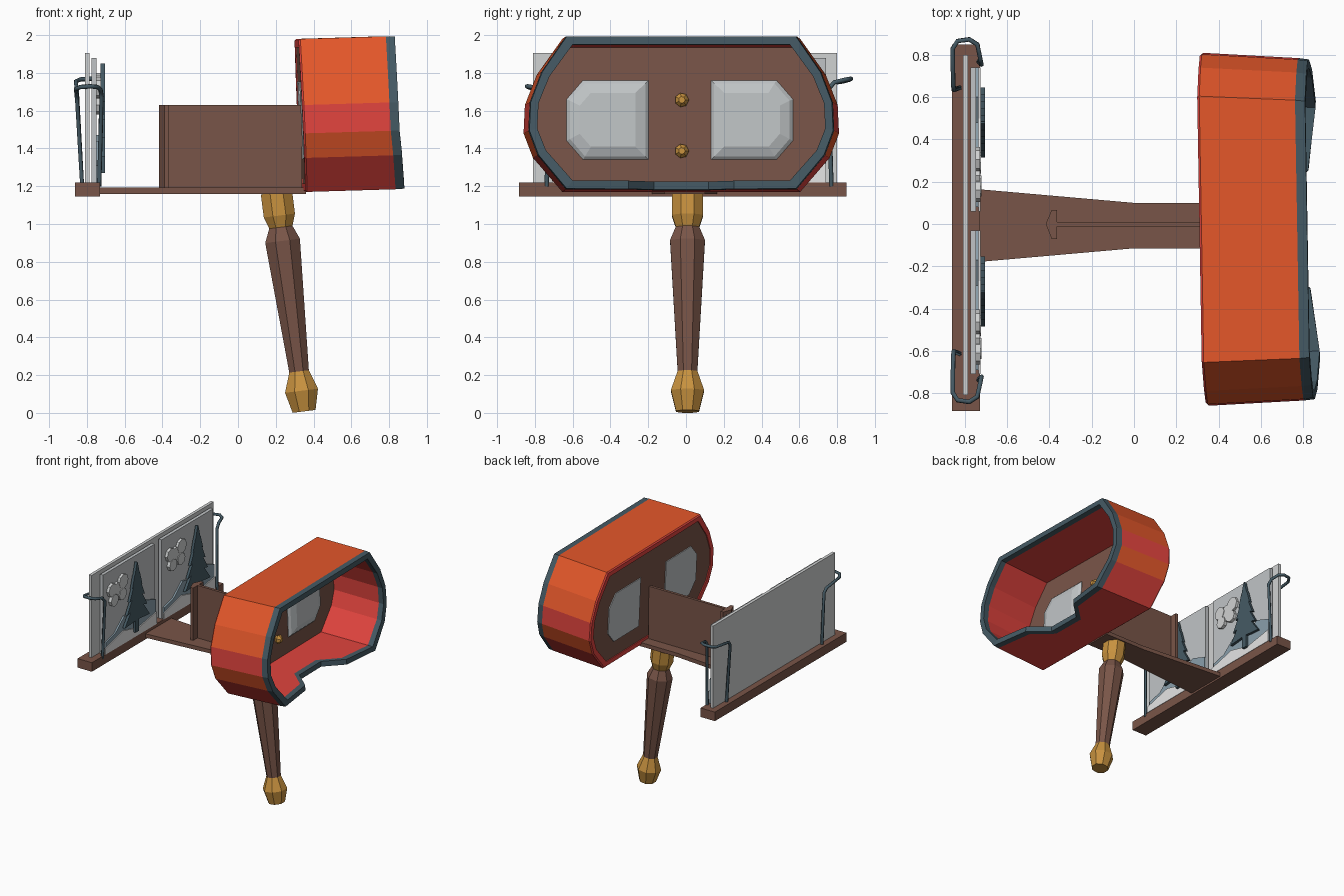
import bpy, bmesh, math
from mathutils import Vector, Matrix

if "Cube" in bpy.data.objects:
    bpy.data.objects.remove(bpy.data.objects["Cube"])


def material(name, hexa):
    rgb = [int(hexa[i:i + 2], 16) / 255 for i in (0, 2, 4)]
    lin = [c / 12.92 if c < 0.04 else ((c + 0.055) / 1.055) ** 2.4 for c in rgb]
    m = bpy.data.materials.new(name)
    m.use_nodes = True
    m.diffuse_color = (*lin, 1)
    m.node_tree.nodes["Principled BSDF"].inputs["Base Color"].default_value = (*lin, 1)
    return m


brown = material("walnut brown", "795548")
gold = material("brass gold", "C8923F")
orange = material("hood orange", "E4572A")
red = material("hood red", "E2443E")
slate = material("dark slate", "455A64")
lens_grey = material("lens grey", "C0C4C6")
card_grey = material("card grey", "D0D2D2")
hill_blue = material("hill blue", "8A9FAB")
white = material("snow white", "E6E6E6")


def loft(name, rings, mats, rule=None, closed=False, warp=None):
    """Bridge equal-sized rings; cap the ends, or join last to first if closed."""
    bm = bmesh.new()
    vs = [[bm.verts.new(warp(p) if warp else p) for p in r] for r in rings]
    n, count = len(rings[0]), len(rings)
    for i in range(count if closed else count - 1):
        a, b = vs[i], vs[(i + 1) % count]
        for j in range(n):
            k = (j + 1) % n
            f = bm.faces.new((a[j], a[k], b[k], b[j]))
            f.material_index = rule(i, j) if rule else 0
    if not closed:
        bm.faces.new(vs[0])
        bm.faces.new(vs[-1])
    bmesh.ops.recalc_face_normals(bm, faces=bm.faces)
    me = bpy.data.meshes.new(name)
    bm.to_mesh(me)
    bm.free()
    for m in mats:
        me.materials.append(m)
    ob = bpy.data.objects.new(name, me)
    bpy.context.collection.objects.link(ob)
    return ob


def plate(name, yz, x0, x1, mat, warp=None):
    return loft(name, [[(x, y, z) for y, z in yz] for x in (x0, x1)], [mat], warp=warp)


def board(name, xy, z0, z1, mat):
    return loft(name, [[(x, y, z) for x, y in xy] for z in (z0, z1)], [mat])


def rect(a0, a1, b0, b1):
    return [(a0, b0), (a1, b0), (a1, b1), (a0, b1)]


def lean(p):
    """The slight tilt shared by the hood and everything in it."""
    x, y, z = p
    return (x - 0.045 * (z - 1.58) - 0.017 * y, y, z + 0.03 * (x - 0.34))


# Hood outline, from top corner round the +y side to the notched bottom
MID_Y, MID_Z = -0.025, 1.575
side = [(0.63, 1.98), (0.765, 1.79), (0.828, 1.63), (0.835, 1.48),
        (0.785, 1.35), (0.63, 1.17), (0.29, 1.17), (0.15, 1.17)]
outline = side + [(-y, z) for y, z in reversed(side)]
half_reach = [0, 0, 0, 0, 0.008, 0.015, -0.025, -0.17]
reach = half_reach + half_reach[::-1]


def ring(x, thick=0.0, width=1.0, follow=0):
    pts = []
    for (y, z), r in zip(outline, reach):
        sy, sz = 1 - thick / 0.83, 1 - thick / 0.405
        if abs(y) < 0.5:
            sy = 1
        pts.append((x + follow * r, MID_Y + y * width * sy, MID_Z + (z - MID_Z) * sz))
    return pts


BANDS = [1, 1, 1, 0, 1, 0, 0, 0]
BANDS = [1, 1, 0, 1, 0, 0, 0, 0, 0, 0, 0, 0, 1, 0, 1, 1]
BANDS = BANDS[:11] + [1, 0, 1, 1, 1]


def hood_colour(i, j):
    if i in (2, 3, 4):
        return 2
    return BANDS[j] if i == 1 else 0


hood = loft("hood", [ring(0.327, 0.008), ring(0.337),
                     ring(0.79, 0, 0.97, 1), ring(0.837, 0.002, 0.965, 1),
                     ring(0.837, 0.045, 0.965, 1), ring(0.79, 0.045, 0.97, 1),
                     ring(0.345, 0.045), ring(0.327, 0.045)],
            [red, orange, slate], hood_colour, True, lean)

# Lens plate closing the back of the hood
loft("lens_plate", [ring(0.335, 0.043), ring(0.362, 0.043)], [brown], warp=lean)

# Lenses, square towards the nose and clipped on the outer corners
for label, s in (("left", 1), ("right", -1)):
    cy = -0.033 + s * 0.382
    shape = [(-0.217, -0.21), (0.13, -0.21), (0.217, -0.11),
             (0.217, 0.11), (0.13, 0.21), (-0.217, 0.21)]

    def lens_ring(x, k):
        return [(x, cy + s * u * k, 1.55 + v * k) for u, v in shape]

    loft(label + "_lens", [lens_ring(0.329, 0.97), lens_ring(0.366, 1),
                           lens_ring(0.382, 0.92), lens_ring(0.402, 0.68)],
         [lens_grey], warp=lean)

# Brass knobs between the lenses
for label, z in (("upper", 1.655), ("lower", 1.385)):
    knob = [[(0.36 + dx, -0.022 + r * math.cos(a), z + r * math.sin(a))
             for a in [math.tau * k / 7 for k in range(7)]]
            for dx, r in ((0, 0.025), (0.025, 0.038), (0.05, 0.018))]
    loft(label + "_knob", knob, [gold], warp=lean)

# Arm, divider and its end post
arm = [(-0.74, 0.165), (0, 0.1), (0.36, 0.1), (0.36, -0.115), (0, -0.115), (-0.74, -0.18)]
board("arm", arm, 1.16, 1.192, brown)
board("divider", rect(-0.39, 0.34, -0.013, 0.01), 1.18, 1.63, brown)
post = [(-0.418, 0), (-0.39, 0.066), (-0.365, 0.066), (-0.365, -0.07), (-0.39, -0.07)]
board("divider_post", post, 1.18, 1.63, brown)

# Card holder and card
board("cross_bar", rect(-0.862, -0.73, -0.885, 0.85), 1.145, 1.22, brown)
board("card_back", rect(-0.81, -0.785, -0.81, 0.8), 1.215, 1.905, card_grey)


def tree_outline(cy, base, top, half):
    tiers = 5
    right = [(0.022, base), (0.022, base + 0.1)]
    step = (top - base - 0.1) / tiers
    for t in range(tiers):
        z = base + 0.1 + t * step
        w = half * (1 - t / tiers)
        right += [(w, z - 0.012), (w * 0.52, z + step)]
    right[-1] = (0.004, top)
    return [(cy + u, z) for u, z in right] + [(cy - u, z) for u, z in reversed(right)]


# Twin pictures, with the tree shifted between them for depth
for label, y0, shift in (("right", -0.71, 0.0), ("left", 0.06, 0.03)):
    y1, cy = y0 + 0.68, y0 + 0.34
    plate(label + "_picture", rect(y0, y1, 1.215, 1.88), -0.775, -0.748, lens_grey)
    ground = [(y0, 1.22), (y1, 1.22), (y1, 1.32), (cy + 0.1, 1.28), (cy - 0.1, 1.33), (y0, 1.27)]
    hills = [(y0 + 0.02, 1.22), (y1, 1.22), (y1, 1.42), (cy + 0.2, 1.47), (cy + 0.08, 1.4),
             (cy - 0.08, 1.44), (cy - 0.2, 1.34), (y0 + 0.02, 1.31)]
    plate(label + "_hills", hills, -0.748, -0.735, hill_blue)
    plate(label + "_snow", ground, -0.735, -0.727, white)
    plate(label + "_tree", tree_outline(cy + 0.05 + shift, 1.27, 1.85, 0.165),
          -0.727, -0.705, slate)
    for k, (u, v, r) in enumerate([(0, 0, 0.07), (0.075, 0.05, 0.06), (-0.07, 0.03, 0.055),
                                   (0.06, -0.05, 0.05), (-0.05, -0.06, 0.05)]):
        puff = [(cy - 0.17 + u + r * math.cos(a), 1.69 + v + r * math.sin(a))
                for a in [math.tau * i / 8 for i in range(8)]]
        plate(f"{label}_cloud_{k + 1}", puff, -0.75, -0.73 + 0.002 * k, card_grey)

# Bent wire clips at both ends of the card
for label, s, dy, z in (("left", 1, 0.0, 1.765), ("right", -1, -0.032, 1.725)):
    path = [(-0.735, 0.77, 1.2), (-0.722, 0.755, z - 0.05), (-0.728, 0.785, z - 0.015),
            (-0.742, 0.85, z), (-0.78, 0.874, z + 0.004), (-0.835, 0.866, z),
            (-0.858, 0.83, z - 0.01), (-0.856, 0.66, z - 0.035),
            (-0.852, 0.635, z - 0.07), (-0.825, 0.645, 1.2)]
    cu = bpy.data.curves.new(label + "_clip", "CURVE")
    cu.dimensions = "3D"
    cu.bevel_depth = 0.012
    cu.bevel_resolution = 1
    cu.use_fill_caps = True
    sp = cu.splines.new("POLY")
    sp.points.add(len(path) - 1)
    for p, (x, y, h) in zip(sp.points, path):
        p.co = (x, s * (y + dy), h, 1)
    cu.materials.append(slate)
    bpy.context.collection.objects.link(bpy.data.objects.new(label + "_clip", cu))


# Turned eight-sided handle, leaning back towards the hood
tilt = Matrix.Translation(Vector((0.35, 0.008, 0.008))) @ Matrix.Rotation(math.radians(-7.2), 4, "Y")


def turned(name, profile, mat):
    rings = [[(r * math.cos(a), r * math.sin(a), z)
              for a in [math.tau * (k + 0.5) / 8 for k in range(8)]] for r, z in profile]
    loft(name, rings, [mat], warp=lambda p: tilt @ Vector(p))


turned("handle_foot", [(0.066, 0), (0.095, 0.11), (0.056, 0.215)], gold)
turned("handle_grip", [(0.056, 0.205), (0.1, 0.91), (0.066, 0.985)], brown)
turned("handle_collar", [(0.066, 0.98), (0.09, 1.045), (0.09, 1.168)], gold)
